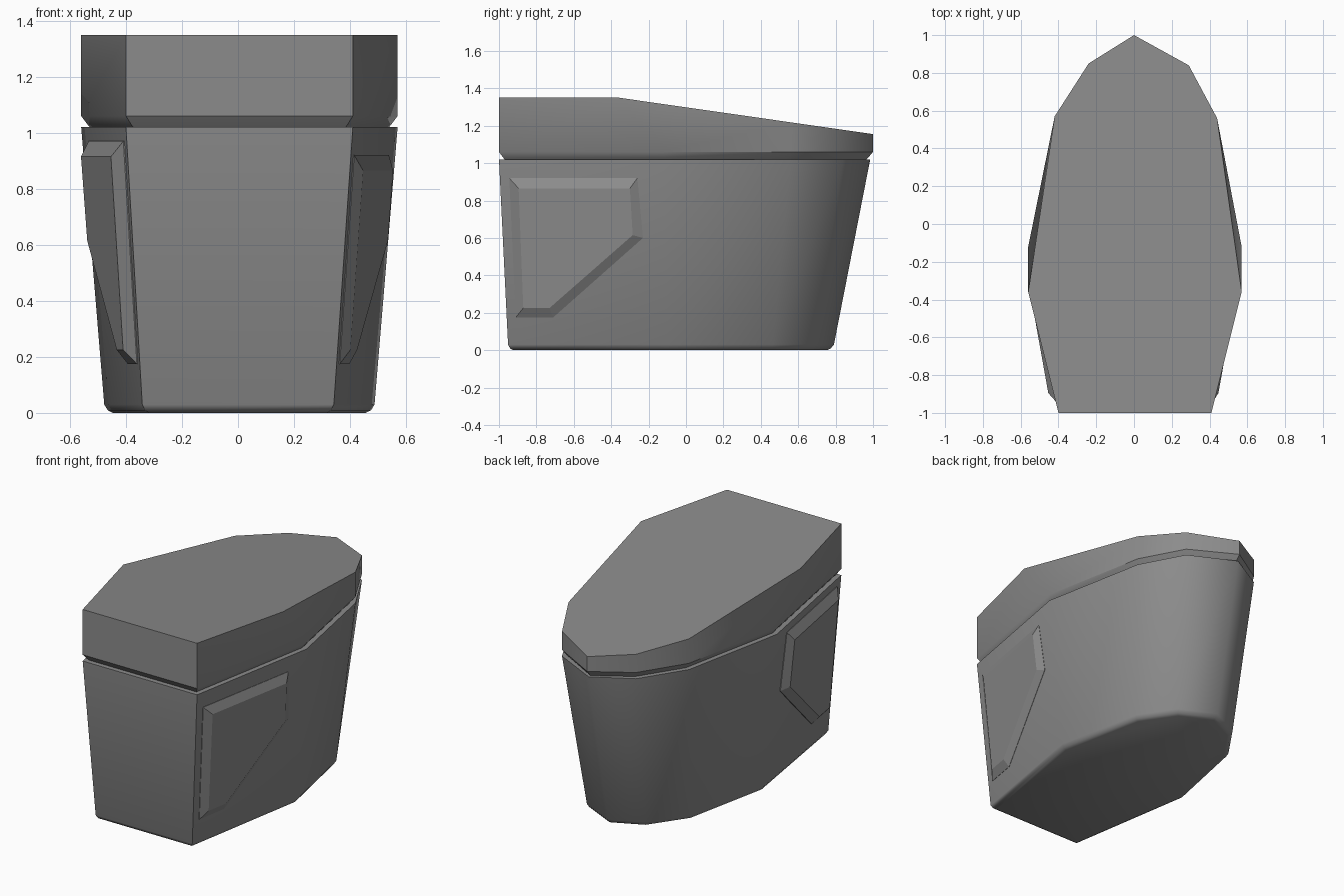
import bpy, bmesh, math

cube = bpy.data.objects.get("Cube")
if cube:
    bpy.data.objects.remove(cube)

GREY = (0.26, 0.26, 0.26, 1)
mat = bpy.data.materials.new("plain grey")
mat.use_nodes = True
mat.diffuse_color = GREY
bsdf = mat.node_tree.nodes["Principled BSDF"]
bsdf.inputs["Base Color"].default_value = GREY
bsdf.inputs["Roughness"].default_value = 0.7

# Outlines run from the front corner, round the tail, to the other front corner
RIM = [(.41, -1), (.57, -.12), (.44, .56), (.29, .84), (0, .985),
       (-.24, .85), (-.42, .57), (-.56, -.12), (-.40, -1)]
BASE = [(.34, -.95), (.485, -.10), (.37, .46), (.22, .68), (0, .785),
        (-.20, .69), (-.36, .46), (-.475, -.10), (-.34, -.95)]
RIM_Z = 1.02


def lerp(a, b, t):
    return a + (b - a) * t


def inset(ring, d):
    """Move a closed outline inward by d along its mitred corners."""
    out = []
    n = len(ring)
    for i, (x, y) in enumerate(ring):
        (ax, ay), (bx, by) = ring[i - 1], ring[(i + 1) % n]
        l1, l2 = math.hypot(x - ax, y - ay), math.hypot(bx - x, by - y)
        n1 = (-(y - ay) / l1, (x - ax) / l1)
        n2 = (-(by - y) / l2, (bx - x) / l2)
        k = d / (1 + n1[0] * n2[0] + n1[1] * n2[1])
        out.append((x + (n1[0] + n2[0]) * k, y + (n1[1] + n2[1]) * k))
    return out


def loft(name, rings, smooth):
    """Join rings of equal length into a capped solid."""
    bm = bmesh.new()
    loops = [[bm.verts.new(p) for p in ring] for ring in rings]
    n = len(loops[0])
    for lo, hi in zip(loops, loops[1:]):
        for i in range(n):
            j = (i + 1) % n
            bm.faces.new((lo[i], lo[j], hi[j], hi[i]))
    bm.faces.new(loops[0][::-1])
    bm.faces.new(loops[-1])
    bmesh.ops.recalc_face_normals(bm, faces=bm.faces)
    mesh = bpy.data.meshes.new(name)
    bm.to_mesh(mesh)
    bm.free()
    mesh.materials.append(mat)
    obj = bpy.data.objects.new(name, mesh)
    bpy.context.collection.objects.link(obj)
    if smooth:
        bpy.ops.object.select_all(action='DESELECT')
        obj.select_set(True)
        bpy.context.view_layer.objects.active = obj
        bpy.ops.object.shade_smooth_by_angle(angle=math.radians(smooth))
    return obj


def at(ring, z):
    return [(x, y, z) for x, y in ring]


# Tapered pouch body with a rounded bottom edge
low = [(lerp(a[0], b[0], .03), lerp(a[1], b[1], .03)) for a, b in zip(BASE, RIM)]
loft("pouch_body", [at(inset(BASE, .028), 0), at(inset(BASE, .010), .009),
                    at(low, .03), at(RIM, RIM_Z)], 60)

# Lid with a chamfered lower edge and a top that slopes down to the tail
lid_ring = RIM[:4] + [(0, 1)] + RIM[5:]
top_ring = [(x, -.36 if y == -.12 else y) for x, y in lid_ring]
lid_top = [(x, y, 1.35 - .195 * max(0, y + .36) / 1.36) for x, y in top_ring]
loft("lid", [at(inset(lid_ring, .035), 1.015), at(inset(lid_ring, .022), 1.03),
             at(lid_ring, 1.06), lid_top], 35)


def wall_x(side, y, z):
    """Distance of the front side wall from the middle."""
    a, b = (0, 1) if side > 0 else (-1, -2)
    t = z / RIM_Z
    fx, fy = (lerp(BASE[a][k], RIM[a][k], t) for k in (0, 1))
    wx, wy = (lerp(BASE[b][k], RIM[b][k], t) for k in (0, 1))
    return lerp(fx, wx, (y - fy) / (wy - fy))


# Raised bevelled panels on both sides, the second reaching a little higher
for name, side, rise, thick in (("left_panel", 1, 0, .03), ("right_panel", -1, .05, .042)):
    outer = [(-.945, .92 + rise), (-.26, .92 + rise), (-.23, .60), (-.71, .175), (-.91, .175)]
    inner = [(-.895, .865 + rise), (-.30, .865 + rise), (-.285, .615), (-.73, .225), (-.87, .225)]
    rings = [[(wall_x(side, y, z) + side * d, y, z) for y, z in pts]
             for pts, d in ((outer, -.02), (outer, .003), (inner, thick))]
    loft(name, rings, 0)
